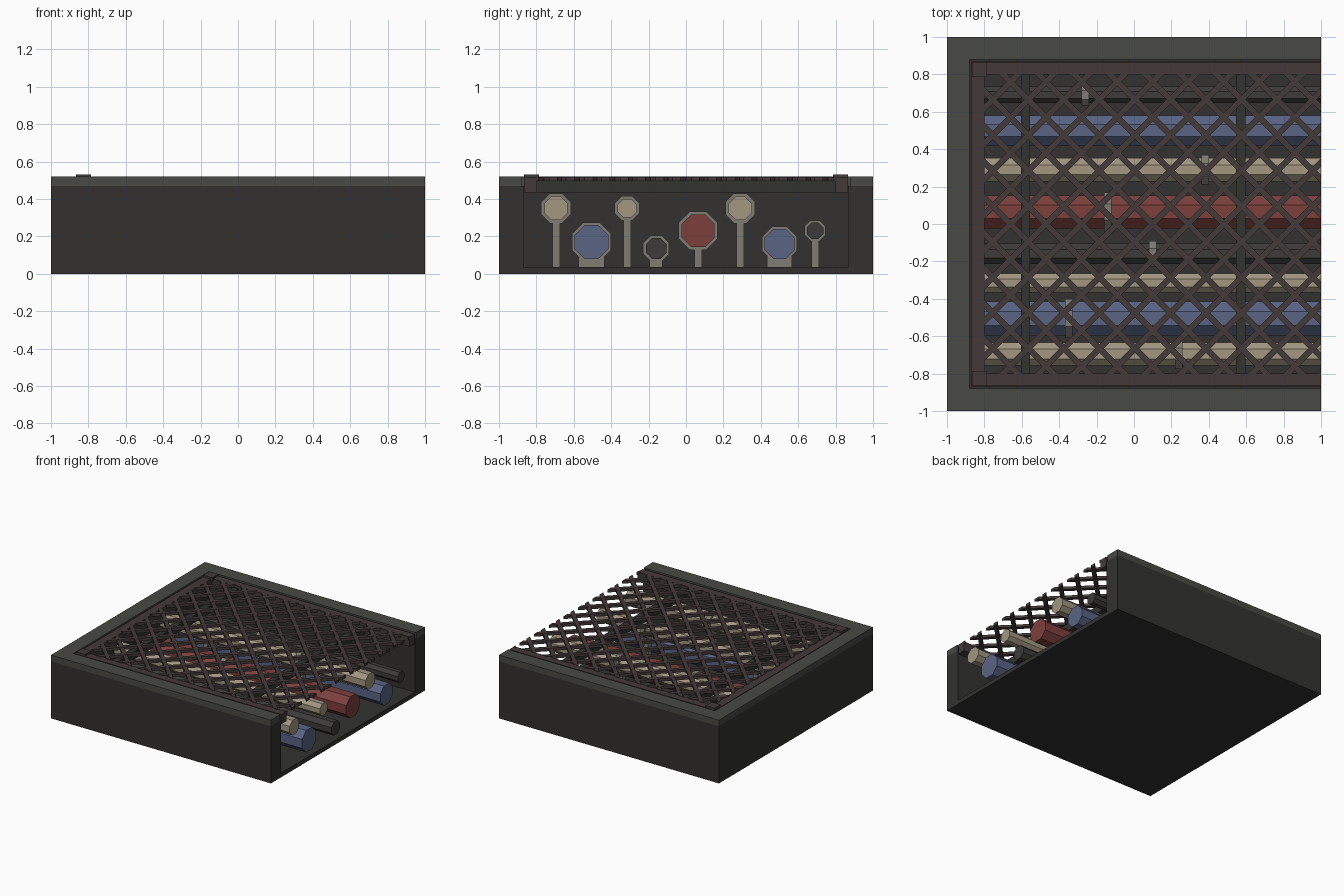
import bpy, bmesh, math
from mathutils import Vector, Matrix

if "Cube" in bpy.data.objects:
    bpy.data.objects.remove(bpy.data.objects["Cube"])


def mat(name, *rgb):
    m = bpy.data.materials.new(name)
    m.diffuse_color = (*rgb, 1)
    m.use_nodes = True
    m.node_tree.nodes["Principled BSDF"].inputs["Base Color"].default_value = m.diffuse_color
    return m


WALL = mat("wall_dark", .032, .031, .028)
RIM = mat("rim_grey", .065, .065, .058)
FRAME = mat("frame_brown", .055, .042, .039)
BEAM = mat("beam_dark", .032, .032, .028)
CLAMP = mat("clamp_grey", .21, .2, .17)
BEIGE = mat("pipe_beige", .36, .31, .22)
BLUE = mat("pipe_blue", .1, .125, .23)
RED = mat("pipe_red", .2, .05, .045)
DARK = mat("pipe_dark", .045, .043, .04)


def finish(name, bm, m):
    me = bpy.data.meshes.new(name)
    bmesh.ops.recalc_face_normals(bm, faces=bm.faces)
    bm.to_mesh(me)
    bm.free()
    me.materials.append(m)
    ob = bpy.data.objects.new(name, me)
    bpy.context.collection.objects.link(ob)
    return ob


def add_box(bm, x0, x1, y0, y1, z0, z1):
    M = Matrix.Translation(((x0 + x1) / 2, (y0 + y1) / 2, (z0 + z1) / 2))
    S = Matrix.Diagonal((x1 - x0, y1 - y0, z1 - z0, 1))
    bmesh.ops.create_cube(bm, size=1, matrix=M @ S)


def boxes(name, m, *dims):
    bm = bmesh.new()
    for d in dims:
        add_box(bm, *d)
    return finish(name, bm, m)


def add_octagon(bm, x0, x1, y, z, apothem):
    # flat-topped octagonal prism along x
    r = apothem / math.cos(math.pi / 8)
    M = (Matrix.Translation(((x0 + x1) / 2, y, z)) @ Matrix.Rotation(math.pi / 2, 4, 'Y')
         @ Matrix.Rotation(math.pi / 8, 4, 'Z'))
    bmesh.ops.create_cone(bm, cap_ends=True, segments=8, radius1=r, radius2=r,
                          depth=x1 - x0, matrix=M)


# trench shell, open at the +x end
boxes("floor", WALL, (-1, 1, -1, 1, 0, .035))
boxes("walls", WALL, (-1, -.87, -1, 1, .035, .47),
      (-.87, 1, -1, -.87, .035, .47), (-.87, 1, .87, 1, .035, .47))
boxes("rim", RIM, (-1, -.88, -1, 1, .47, .52),
      (-.88, 1, -1, -.88, .47, .52), (-.88, 1, .88, 1, .47, .52))

# grating frame, corner plates and cross beams
boxes("grating_frame", FRAME, (-.87, -.80, -.865, .865, .435, .515),
      (-.80, 1, -.865, -.80, .435, .515), (-.80, 1, .80, .865, .435, .515))
boxes("corner_plates", FRAME, *[(-.865, -.785, s * .825 - .04, s * .825 + .04, .50, .53)
                                for s in (-1, 1)])
boxes("cross_beams", BEAM, *[(x - .025, x + .025, -.80, .80, .435, .495) for x in (-.58, .57)])

# diagonal lattice, trimmed to the frame opening
bm = bmesh.new()
PERIOD = .19
for s in (-1, 1):
    for i in range(-10, 11):
        M = (Matrix.Translation((.1 + i * PERIOD, 0, .507)) @ Matrix.Rotation(s * math.pi / 4, 4, 'Z')
             @ Matrix.Diagonal((4, .032, .022 + .001 * s, 1)))
        bmesh.ops.create_cube(bm, size=1, matrix=M)
for co, no in (((1, 0, 0), (1, 0, 0)), ((-.81, 0, 0), (-1, 0, 0)),
               ((0, .81, 0), (0, 1, 0)), ((0, -.81, 0), (0, -1, 0))):
    geom = bm.verts[:] + bm.edges[:] + bm.faces[:]
    bmesh.ops.bisect_plane(bm, geom=geom, plane_co=co, plane_no=no, clear_outer=True)
    bmesh.ops.holes_fill(bm, edges=[e for e in bm.edges if e.is_boundary])
finish("grating_lattice", bm, FRAME)

# pipes: y, z, pipe apothem, clamp apothem, stand width, clamp x, material
PIPES = [(-.695, .35, .062, .08, .04, .24, BEIGE), (-.505, .17, .09, .105, .14, -.35, BLUE),
         (-.315, .35, .05, .066, .04, .57, BEIGE), (-.16, .135, .055, .07, .07, .10, DARK),
         (.065, .23, .088, .104, .04, -.14, RED), (.29, .35, .062, .08, .04, .38, BEIGE),
         (.50, .16, .08, .093, .135, -.58, BLUE), (.69, .23, .044, .056, .04, -.26, DARK)]
for n, (y, z, r, rc, w, x, m) in enumerate(PIPES, 1):
    bm = bmesh.new()
    add_octagon(bm, -.87, 1, y, z, r)
    finish(f"pipe_{n}", bm, m)
    bm = bmesh.new()
    add_octagon(bm, x - .02, x + .02, y, z, rc)
    add_box(bm, x - .02, x + .02, y - w / 2, y + w / 2, .035, z - r * .7)
    finish(f"pipe_clamp_{n}", bm, CLAMP)
